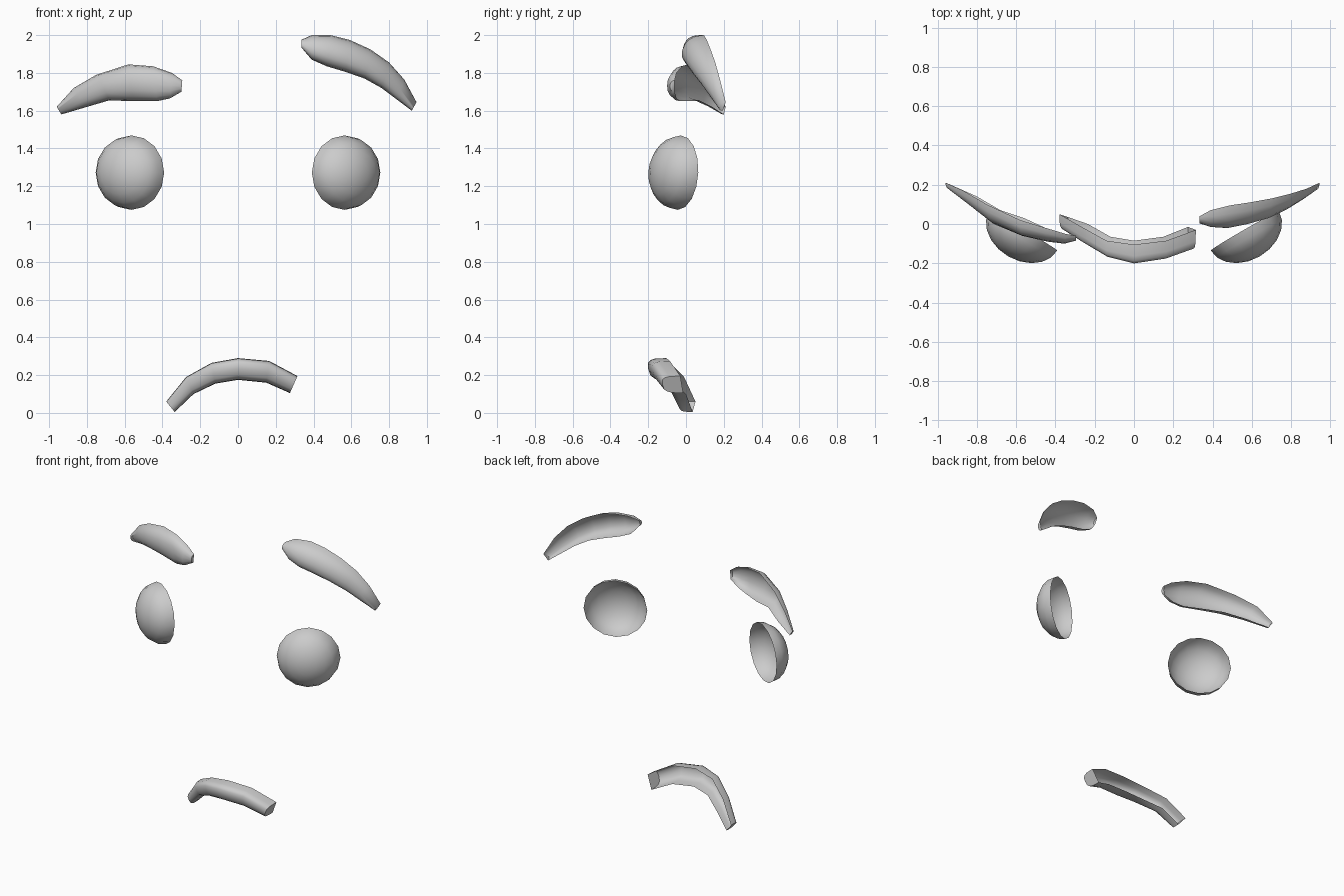
import bpy, bmesh, math
from mathutils import Vector

if "Cube" in bpy.data.objects:
    bpy.data.objects.remove(bpy.data.objects["Cube"])

grey = bpy.data.materials.new("plain grey")
grey.diffuse_color = (0.6, 0.6, 0.6, 1)
grey.use_nodes = True
grey.node_tree.nodes["Principled BSDF"].inputs["Base Color"].default_value = grey.diffuse_color


def finish(name, bm, angle):
    mesh = bpy.data.meshes.new(name)
    bm.to_mesh(mesh)
    bm.free()
    mesh.materials.append(grey)
    obj = bpy.data.objects.new(name, mesh)
    bpy.context.collection.objects.link(obj)
    bpy.ops.object.select_all(action='DESELECT')
    obj.select_set(True)
    bpy.context.view_layer.objects.active = obj
    bpy.ops.object.shade_smooth_by_angle(angle=math.radians(angle))
    return obj


def arched_shell(name, stations, power, segs=8):
    """Shell open at the back. Station: top x, z, bottom x, z, top y, bottom y, front y."""
    bm = bmesh.new()
    rows = []
    for xt, zt, xb, zb, yt, yb, yf in stations:
        top, bot = Vector((xt, yt, zt)), Vector((xb, yb, zb))
        mid, half = (top + bot) / 2, (top - bot) / 2
        row = []
        for i in range(segs + 1):
            a = math.pi * i / segs
            c, s = math.cos(a), max(math.sin(a), 0.0)
            p = mid + half * math.copysign(abs(c) ** power, c)
            p.y += (yf - mid.y) * (s ** power if s > 1e-6 else 0)
            row.append(bm.verts.new(p))
        rows.append(row)
    for r, q in zip(rows, rows[1:]):
        for i in range(segs):
            bm.faces.new((r[i], r[i + 1], q[i + 1], q[i]))
    # closed ends
    bm.faces.new(rows[0][::-1])
    bm.faces.new(rows[-1])
    return finish(name, bm, 60)


def eye(name, side):
    """Domed cup with an open back, turned outward."""
    across, out = Vector((0.87 * side, 0.5, 0)), Vector((0.5 * side, -0.87, 0))
    up = Vector((0, 0.04, 1))
    centre = Vector((0.565 * side, -0.035, 1.272))
    bm = bmesh.new()
    n, rings = 16, 5
    rows = []
    for k in range(rings):
        a = math.pi / 2 * k / rings
        r, d = math.cos(a), 0.15 * math.sin(a)
        rows.append([bm.verts.new(centre + out * d
                     + across * (0.2 * r * math.cos(2 * math.pi * j / n))
                     + up * (0.197 * r * math.sin(2 * math.pi * j / n))) for j in range(n)])
    tip = bm.verts.new(centre + out * 0.15)
    for r, q in zip(rows, rows[1:]):
        for j in range(n):
            bm.faces.new((r[j], r[(j + 1) % n], q[(j + 1) % n], q[j]))
    for j in range(n):
        bm.faces.new((rows[-1][j], rows[-1][(j + 1) % n], tip))
    if side < 0:
        bmesh.ops.reverse_faces(bm, faces=bm.faces)
    return finish(name, bm, 60)


eye("left_eye", -1)
eye("right_eye", 1)

# lower, level eyebrow
arched_shell("left_eyebrow", [
    (-0.96, 1.62, -0.935, 1.58, 0.21, 0.20, 0.18),
    (-0.87, 1.72, -0.80, 1.62, 0.17, 0.14, 0.095),
    (-0.75, 1.79, -0.68, 1.655, 0.10, 0.07, 0.00),
    (-0.58, 1.845, -0.56, 1.65, 0.02, 0.03, -0.06),
    (-0.45, 1.835, -0.43, 1.65, -0.02, -0.03, -0.09),
    (-0.35, 1.80, -0.36, 1.665, -0.05, -0.05, -0.10),
    (-0.295, 1.76, -0.30, 1.70, -0.06, -0.06, -0.085)], 0.9)

# raised, slanting eyebrow
arched_shell("right_eyebrow", [
    (0.335, 1.975, 0.335, 1.935, 0.04, 0.02, 0.005),
    (0.39, 2.0, 0.39, 1.87, 0.07, 0.05, -0.015),
    (0.49, 2.0, 0.47, 1.835, 0.095, 0.06, -0.02),
    (0.59, 1.975, 0.57, 1.805, 0.11, 0.08, 0.0),
    (0.70, 1.925, 0.67, 1.77, 0.13, 0.10, 0.03),
    (0.80, 1.855, 0.76, 1.72, 0.155, 0.13, 0.075),
    (0.88, 1.765, 0.84, 1.66, 0.18, 0.16, 0.125),
    (0.945, 1.645, 0.92, 1.60, 0.21, 0.195, 0.175)], 0.9)

# down-turned mouth
arched_shell("mouth", [
    (-0.38, 0.06, -0.335, 0.005, 0.05, 0.035, -0.03),
    (-0.275, 0.19, -0.235, 0.10, -0.01, 0.0, -0.09),
    (-0.14, 0.265, -0.12, 0.155, -0.085, -0.065, -0.165),
    (0.0, 0.29, 0.0, 0.175, -0.105, -0.085, -0.20),
    (0.165, 0.275, 0.15, 0.16, -0.085, -0.065, -0.175),
    (0.315, 0.195, 0.275, 0.105, -0.03, -0.015, -0.125)], 0.6)
